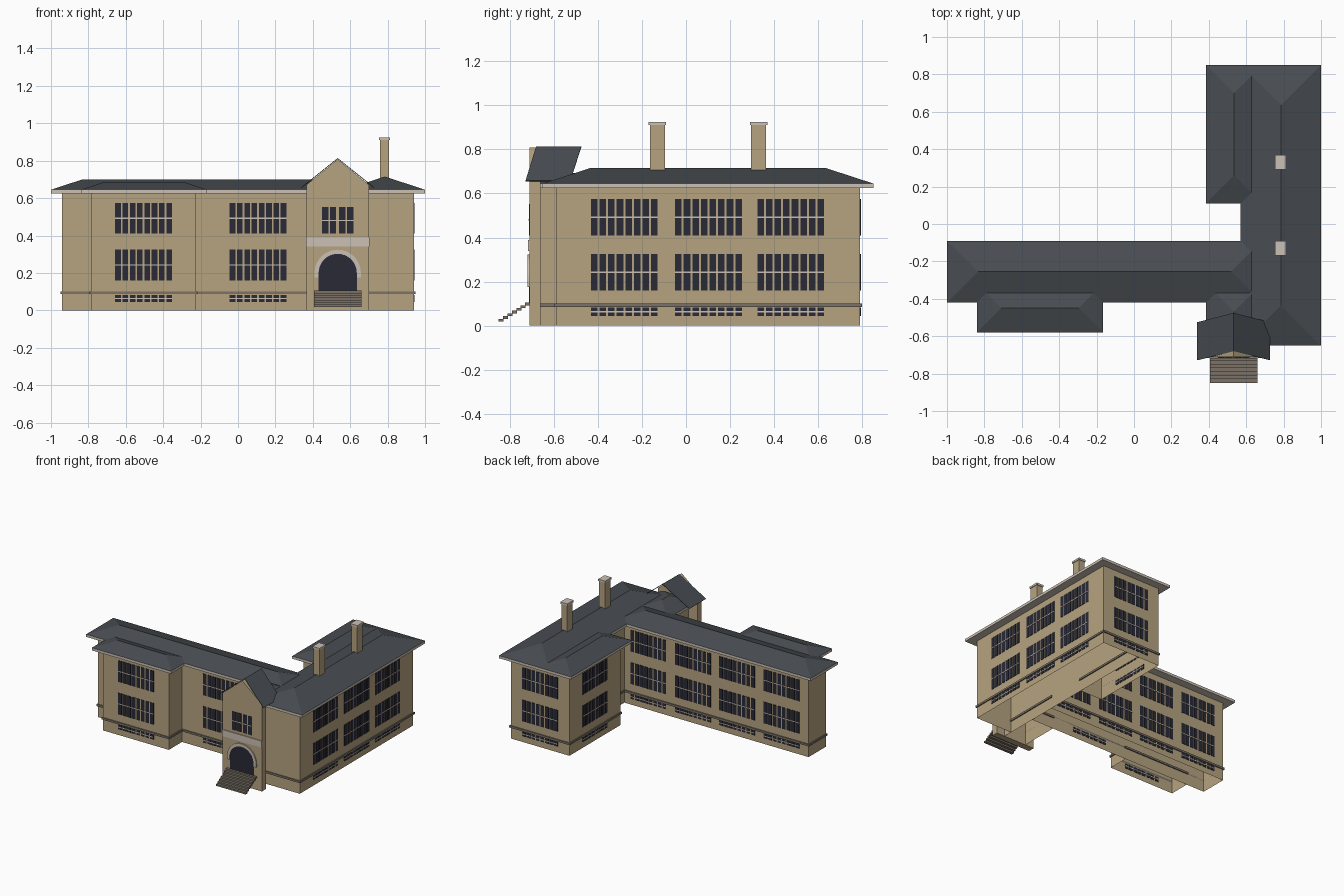
import bpy, bmesh, math

cube = bpy.data.objects.get("Cube")
if cube:
    bpy.data.objects.remove(cube)


def material(name, rgb):
    m = bpy.data.materials.new(name)
    m.use_nodes = True
    color = (*rgb, 1)
    m.diffuse_color = color
    bsdf = m.node_tree.nodes["Principled BSDF"]
    bsdf.inputs["Base Color"].default_value = color
    bsdf.inputs["Roughness"].default_value = 0.9
    return m


BRICK = material("tan brick", (0.47, 0.37, 0.22))
SLATE = material("dark slate", (0.065, 0.074, 0.084))
STONE = material("pale stone", (0.60, 0.53, 0.46))
GLASS = material("dark glass", (0.022, 0.023, 0.036))
COURSE = material("grey brown stone", (0.20, 0.17, 0.135))

EAVE, FASCIA, OVERHANG, SLOPE = 0.645, 0.02, 0.06, 0.326


def finish(name, bm, mat):
    bmesh.ops.recalc_face_normals(bm, faces=bm.faces)
    mesh = bpy.data.meshes.new(name)
    bm.to_mesh(mesh)
    bm.free()
    mesh.materials.append(mat)
    ob = bpy.data.objects.new(name, mesh)
    bpy.context.collection.objects.link(ob)
    return ob


def add_box(bm, x0, x1, y0, y1, z0, z1):
    verts = bmesh.ops.create_cube(bm, size=1)["verts"]
    for v in verts:
        v.co.x = x1 if v.co.x > 0 else x0
        v.co.y = y1 if v.co.y > 0 else y0
        v.co.z = z1 if v.co.z > 0 else z0
    return verts


def boxes(name, mat, *bounds):
    bm = bmesh.new()
    for b in bounds:
        add_box(bm, *b)
    return finish(name, bm, mat)


def prism(name, outline, y0, y1, mat):
    """Extrude an x-z outline along y."""
    bm = bmesh.new()
    face = bm.faces.new([bm.verts.new((x, y0, z)) for x, z in outline])
    new = bmesh.ops.extrude_face_region(bm, geom=[face])["geom"]
    bmesh.ops.translate(bm, vec=(0, y1 - y0, 0),
                        verts=[g for g in new if isinstance(g, bmesh.types.BMVert)])
    return finish(name, bm, mat)


def hip_roof(name, x0, x1, y0, y1):
    boxes(name + "_fascia", STONE, (x0, x1, y0, y1, EAVE - FASCIA, EAVE))
    half = min(x1 - x0, y1 - y0) / 2
    top = EAVE + half * SLOPE
    bm = bmesh.new()
    a, b, c, d = [bm.verts.new((x, y, EAVE))
                  for x, y in ((x0, y0), (x1, y0), (x1, y1), (x0, y1))]
    p = bm.verts.new((x0 + half, y0 + half, top))
    q = bm.verts.new((x1 - half, y1 - half, top))
    if x1 - x0 > y1 - y0:
        faces = (a, b, q, p), (b, c, q), (c, d, p, q), (d, a, p)
    else:
        faces = (a, b, p), (b, c, q, p), (c, d, q), (d, a, p, q)
    for f in faces:
        bm.faces.new(f)
    finish(name, bm, SLATE)


def wing(name, x0, x1, y0, y1, roof):
    # Walls, open underneath
    bm = bmesh.new()
    add_box(bm, x0, x1, y0, y1, 0, EAVE - FASCIA - 0.001)
    bottom = [f for f in bm.faces if f.calc_center_median().z < 0.01]
    bmesh.ops.delete(bm, geom=bottom, context="FACES")
    finish(name + "_walls", bm, BRICK)
    # String course
    e, z0, z1 = 0.008, 0.086, 0.101
    boxes(name + "_string_course", COURSE,
          (x0 - e, x1 + e, y0 - e, y0, z0, z1), (x0 - e, x1 + e, y1, y1 + e, z0, z1),
          (x0 - e, x0, y0, y1, z0, z1), (x1, x1 + e, y0, y1, z0, z1))
    hip_roof(name + "_roof", *roof)


def window_group(name, axis, wall, centre, floors, offsets, pane):
    """Panes and transoms on a wall that is perpendicular to the axis."""
    panes, bars = [], []

    def plate(u0, u1, z0, z1, t):
        if axis == "x":
            return (wall - t, wall + t, u0, u1, z0, z1)
        return (u0, u1, wall - t, wall + t, z0, z1)

    reach = max(offsets) + pane / 2
    for z0, z1 in floors:
        for o in offsets:
            u = centre + o
            panes.append(plate(u - pane / 2, u + pane / 2, z0, z1, 0.003))
        mid = (z0 + z1) / 2
        bars.append(plate(centre - reach, centre + reach, mid - 0.003, mid + 0.003, 0.0045))
    boxes(name + "_panes", GLASS, *panes)
    boxes(name + "_transoms", STONE, *bars)


# Building volumes
o = OVERHANG
wing("main_block", 0.63, 0.94, -0.59, 0.79, (0.57, 1.0, -0.65, 0.85))
wing("long_wing", -0.94, 0.63, -0.36, -0.15, (-1.0, 0.685, -0.42, -0.09))
wing("rear_wing", 0.44, 0.63, 0.17, 0.79, (0.385, 0.685, 0.11, 0.85))
wing("front_bay", -0.785, -0.225, -0.52, -0.36, (-0.84, -0.165, -0.58, -0.32))
wing("entrance_hall", 0.44, 0.63, -0.66, -0.36, (0.385, 0.685, -0.70, -0.32))

# Window groups: axis, wall position, centres along the wall
FLOORS = [(0.41, 0.575), (0.16, 0.325), (0.045, 0.082)]
EIGHT = [(i - 3.5) * 0.039 for i in range(8)]
rows = {
    "side": ("x", 0.94, (-0.28, 0.102, 0.475)),
    "rear_end": ("y", 0.79, (0.69,)),
    "rear_wing_side": ("x", 0.44, (0.48,)),
    "long_wing_rear": ("y", -0.15, (-0.71, -0.33, 0.045, 0.425)),
    "long_wing_front": ("y", -0.36, (0.107,)),
    "front_bay": ("y", -0.52, (-0.505,)),
}
for label, (axis, wall, centres) in rows.items():
    for i, c in enumerate(centres):
        window_group(f"{label}_window_{i + 1}", axis, wall, c, FLOORS, EIGHT, 0.030)

# Entrance facade with gable
CX, FRONT = 0.533, -0.71
prism("entrance_facade",
      [(CX - 0.168, 0), (CX + 0.168, 0), (CX + 0.168, 0.67), (CX, 0.808), (CX - 0.168, 0.67)],
      FRONT, -0.66, BRICK)
window_group("entrance_window", "y", FRONT, CX, [(0.41, 0.552)],
             [-0.067, -0.025, 0.025, 0.067], 0.034)
boxes("entrance_lintel_band", STONE,
      (CX - 0.169, CX + 0.169, FRONT - 0.006, FRONT, 0.34, 0.39))

# Gable roof with raked ends
bm = bmesh.new()
ridge = [bm.verts.new((CX, y, 0.814)) for y in (-0.68, -0.475)]
for s in (-1, 1):
    eave = [bm.verts.new((CX + s * 0.195, y, 0.658)) for y in (-0.525, -0.728)]
    bm.faces.new(ridge + eave)
gable = finish("entrance_gable_roof", bm, SLATE)
solid = gable.modifiers.new("thickness", "SOLIDIFY")
solid.thickness = 0.004


# Arched doorway
def arch(radius, spring, foot, steps=16):
    pts = [(CX + radius * math.cos(math.pi * i / steps),
            spring + radius * math.sin(math.pi * i / steps)) for i in range(steps + 1)]
    return [(CX + radius, foot)] + pts + [(CX - radius, foot)]


outer, inner = arch(0.124, 0.2, 0.175), arch(0.102, 0.2, 0.175)
prism("doorway_surround", outer + inner[::-1], FRONT - 0.008, FRONT, STONE)
prism("doorway_opening", arch(0.102, 0.2, 0.1), FRONT - 0.003, FRONT, GLASS)

# Entrance steps
N, DEPTH, RISE = 7, 0.02, 0.0123
boxes("entrance_steps", COURSE, *[
    (CX - 0.127, CX + 0.127, FRONT - (i + 1) * DEPTH, FRONT - i * DEPTH + 0.003,
     0.105 - (i + 1) * RISE, 0.105 - i * RISE) for i in range(N)])

# Chimneys
for name, y in (("front", -0.13), ("rear", 0.33)):
    x = 0.783
    boxes(name + "_chimney", BRICK, (x - 0.025, x + 0.025, y - 0.034, y + 0.034, 0.69, 0.91))
    boxes(name + "_chimney_cap", STONE, (x - 0.03, x + 0.03, y - 0.039, y + 0.039, 0.91, 0.925))
